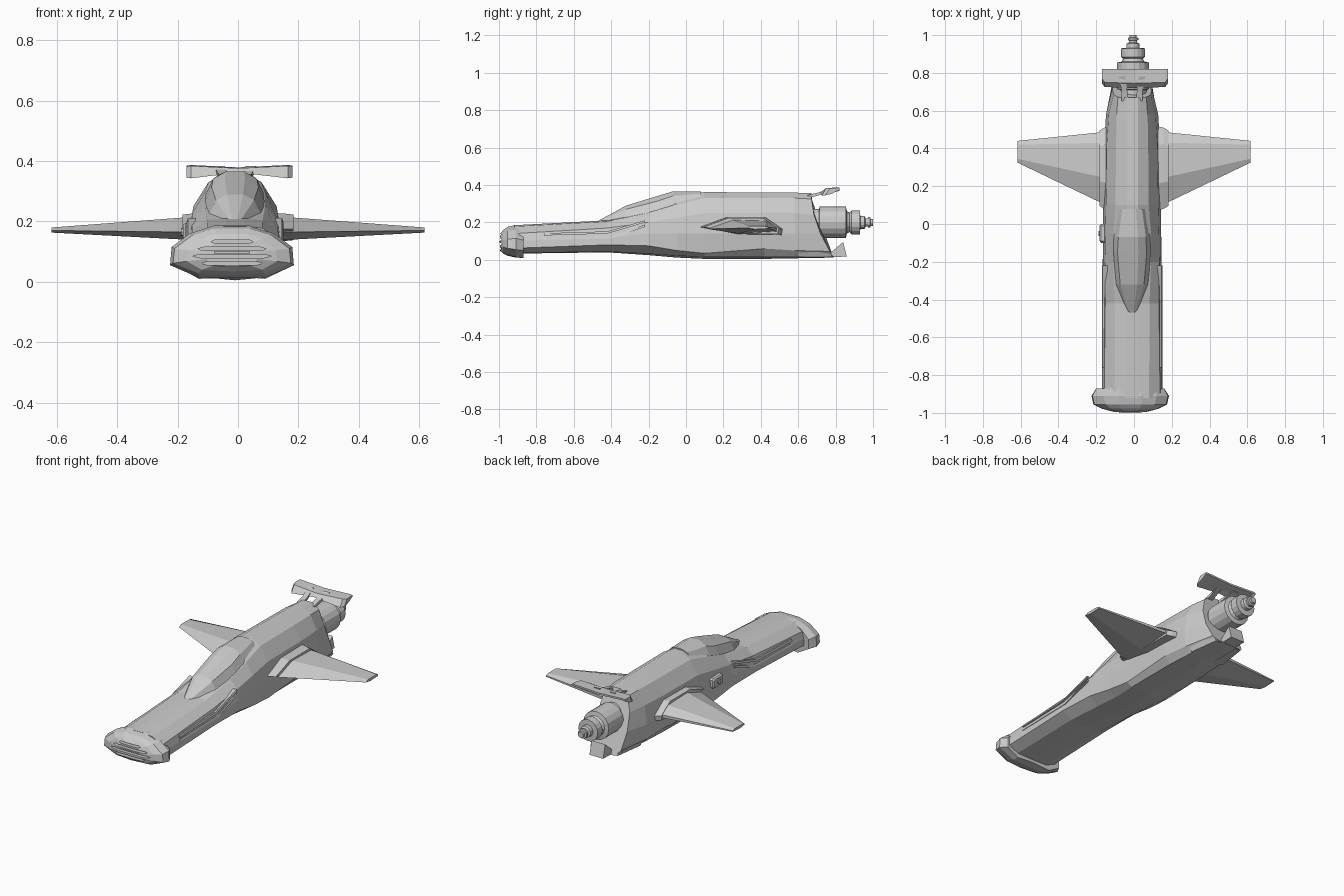
import bpy, bmesh, math

CX = -0.01  # the fuselage sits slightly left of the wing centre


def make(name, bm):
    bmesh.ops.recalc_face_normals(bm, faces=bm.faces[:])
    me = bpy.data.meshes.new(name)
    bm.to_mesh(me)
    bm.free()
    ob = bpy.data.objects.new(name, me)
    bpy.context.collection.objects.link(ob)
    return ob


def loft(name, rings, bm=None):
    """Skin a list of equal-length closed rings and cap both ends."""
    own = bm is None
    bm = bm or bmesh.new()
    vs = [[bm.verts.new(p) for p in r] for r in rings]
    n = len(vs[0])
    for a, b in zip(vs, vs[1:]):
        for i in range(n):
            j = (i + 1) % n
            bm.faces.new((a[i], a[j], b[j], b[i]))
    bm.faces.new(vs[0])
    bm.faces.new(vs[-1])
    return make(name, bm) if own else None


def sym(half, y, cx=CX):
    """Mirror a half outline (x, z), bottom to top; y is a number or f(z)."""
    f = y if callable(y) else (lambda z: y)
    pts = half + [(-x, z) for x, z in reversed(half) if x > 1e-6]
    return [(cx + x, f(z), z) for x, z in pts]


# Fuselage: faceted loft from nose neck to sloping tail
hull = [
    (-0.92, [(0, .033), (.10, .035), (.160, .062), (.158, .10), (.148, .14), (.09, .178), (.03, .185)]),
    (-0.42, [(0, .040), (.10, .045), (.160, .080), (.156, .12), (.142, .17), (.092, .205), (.03, .211)]),
    (-0.20, [(0, .025), (.10, .032), (.156, .075), (.154, .14), (.144, .20), (.10, .25), (.03, .262)]),
    (-0.05, [(0, .012), (.10, .022), (.150, .050), (.154, .14), (.142, .225), (.10, .295), (.03, .345)]),
    (0.10, [(0, .005), (.11, .016), (.142, .035), (.154, .14), (.138, .25), (.088, .33), (.03, .362)]),
    (0.42, [(0, .005), (.11, .016), (.140, .060), (.148, .14), (.134, .25), (.085, .33), (.03, .360)]),
    (0.58, [(0, .008), (.10, .016), (.132, .050), (.138, .14), (.124, .25), (.082, .33), (.03, .359)]),
]
rings = [sym(h, y) for y, h in hull]
rings.append(sym([(0, .012), (.075, .016), (.10, .045), (.105, .14), (.098, .24), (.075, .325), (.03, .357)],
                 lambda z: .67 + (.36 - z) ** 2))
loft("fuselage", rings)

# Canopy
can = [(-.47, .025, .198, .015, .208), (-.32, .085, .225, .045, .290), (-.15, .105, .250, .055, .342),
       (-.07, .100, .283, .050, .366), (.08, .075, .328, .035, .366)]
loft("canopy", [sym([(a * .9, b - .03), (a, b), (a * .45 + c * .55, b * .3 + d * .7), (c * .6, d)], y)
                for y, a, b, c, d in can])

# Nose cap with slots cut for the grille
NX = -0.02
cap = [
    (-.87, [(0, .018), (.11, .010), (.180, .050), (.180, .105), (.13, .155), (.06, .184)]),
    (-.91, [(0, .012), (.11, .014), (.205, .055), (.200, .115), (.14, .160), (.06, .186)]),
    (-.955, [(0, .022), (.11, .028), (.195, .062), (.190, .110), (.13, .155), (.06, .176)]),
    (-.978, [(0, .034), (.10, .040), (.150, .068), (.145, .105), (.10, .142), (.05, .158)]),
    (-.995, [(0, .050), (.06, .054), (.085, .075), (.085, .100), (.06, .128), (.03, .138)]),
]
nose = loft("nose_cap", [sym(h, y, NX) for y, h in cap])
bm = bmesh.new()
for z, w in ((.133, .07), (.109, .115), (.085, .13), (.061, .10)):
    prof = [(-w, z), (-w * .8, z - .006), (w * .8, z - .006), (w, z), (w * .8, z + .006), (-w * .8, z + .006)]
    loft("", [[(NX + x, y, zz) for x, zz in prof] for y in (-1.05, -.955)], bm)
cutter = make("grille_cutter", bm)
cutter.hide_render = True
cutter.hide_viewport = True
mod = nose.modifiers.new("grille", "BOOLEAN")
mod.object = cutter
mod.operation = "DIFFERENCE"
mod.solver = "EXACT"

# Thin front lip closing the grille, out to the nose tip
loft("grille_lip", [[(NX + x, y, z) for x, z in ((-.06, .093), (.06, .093), (.06, .1), (-.06, .1))]
                    for y in (-1.0, -.95)])

for s, side in ((1, "right"), (-1, "left")):
    # Bent side rails
    for k, path in enumerate(([(-.76, .136), (-.42, .146), (-.22, .205)],
                              [(-.76, .113), (-.40, .120), (-.22, .182)])):
        loft(f"{side}_side_rail_{k + 1}",
             [[(CX + s * x, y, z + dz) for x, dz in ((.12, -.006), (.160, -.006), (.156, .006), (.12, .006))]
              for y, z in path])

    # Wing root fairing
    fair = [(.08, .175), (.22, .226), (.42, .226), (.51, .165), (.505, .135), (.28, .138)]
    loft(f"{side}_wing_fairing",
         [[(s * x, .3 + (y - .3) * k, .178 + (z - .178) * k) for y, z in fair]
          for x, k in ((.11, 1.05), (.155, 1.0), (.183, .93))])

    # Tapered wing
    root = [(.115, .165), (.25, .213), (.43, .208), (.485, .170), (.485, .152), (.28, .140)]
    tip = [(.325, .170), (.345, .180), (.42, .180), (.440, .174), (.440, .167), (.37, .163)]
    loft(f"{side}_wing", [[(s * .14, y, z) for y, z in root],
                          [(s * .18, y, z) for y, z in root],
                          [(s * .617, y, z) for y, z in tip]])

    # Spoiler strut
    loft(f"{side}_spoiler_strut",
         [[(CX + s * x, y, z) for x in (a, b)] + [(CX + s * x, y, z + .016) for x in (b, a)]
          for y, z, a, b in ((.65, .330, .02, .055), (.70, .342, .025, .055), (.78, .368, .035, .07))])

    # Lower rear flank fairing
    loft(f"{side}_tail_foot",
         [[(CX + s * x, y, z) for x, z in q] for y, q in (
             (.60, ((.05, .012), (.11, .014), (.125, .06), (.05, .06))),
             (.78, ((.05, .013), (.085, .014), (.095, .03), (.05, .03))))])

# Rear spoiler: bowed plate with drooped ends
sp = []
for x, y0, lo, hi in ((-.17, .745, .345, .382), (-.155, .725, .343, .384), (0, .72, .362, .376),
                      (.165, .725, .343, .384), (.18, .745, .345, .382)):
    sp.append([(x, y0, lo), (x, y0 + .025, hi), (x, .82, hi + .003), (x, .82, hi - .007), (x, y0 + .035, lo + .008)])
loft("rear_spoiler", sp)

# Lower tail fin
loft("lower_tail_fin", [[(CX + x * k, y, z) for y, z in ((.72, .014), (.86, .017), (.84, .095), (.77, .035))]
                        for x, k in ((-.045, 1), (.045, 1))])

# Engine: stepped turned body along y
prof = [(.64, .072), (.71, .072), (.715, .084), (.855, .084), (.86, .060), (.875, .052), (.885, .064), (.93, .064),
        (.932, .034), (.955, .034), (.96, .022), (.972, .022), (.974, .028), (.985, .028), (.987, .018), (1.0, .018)]
N = 16
loft("engine", [[(-.005 + r * math.cos(2 * math.pi * i / N), y, .2 + r * math.sin(2 * math.pi * i / N))
                 for i in range(N)] for y, r in prof])

# Small hatch pod on the left flank with a round port
loft("left_hatch_pod", [[(x, -.05 + a * k, .165 + b * k) for a, b in
                         ((-.05, -.02), (-.04, -.03), (.04, -.03), (.05, -.02), (.05, .02), (.04, .03), (-.04, .03), (-.05, .02))]
                        for x, k in ((-.13, 1), (-.174, 1), (-.182, .8))])
loft("left_hatch_port", [[(x, -.05 + .014 * math.cos(i * math.pi / 4), .165 + .014 * math.sin(i * math.pi / 4))
                          for i in range(8)] for x in (-.17, -.188)])
